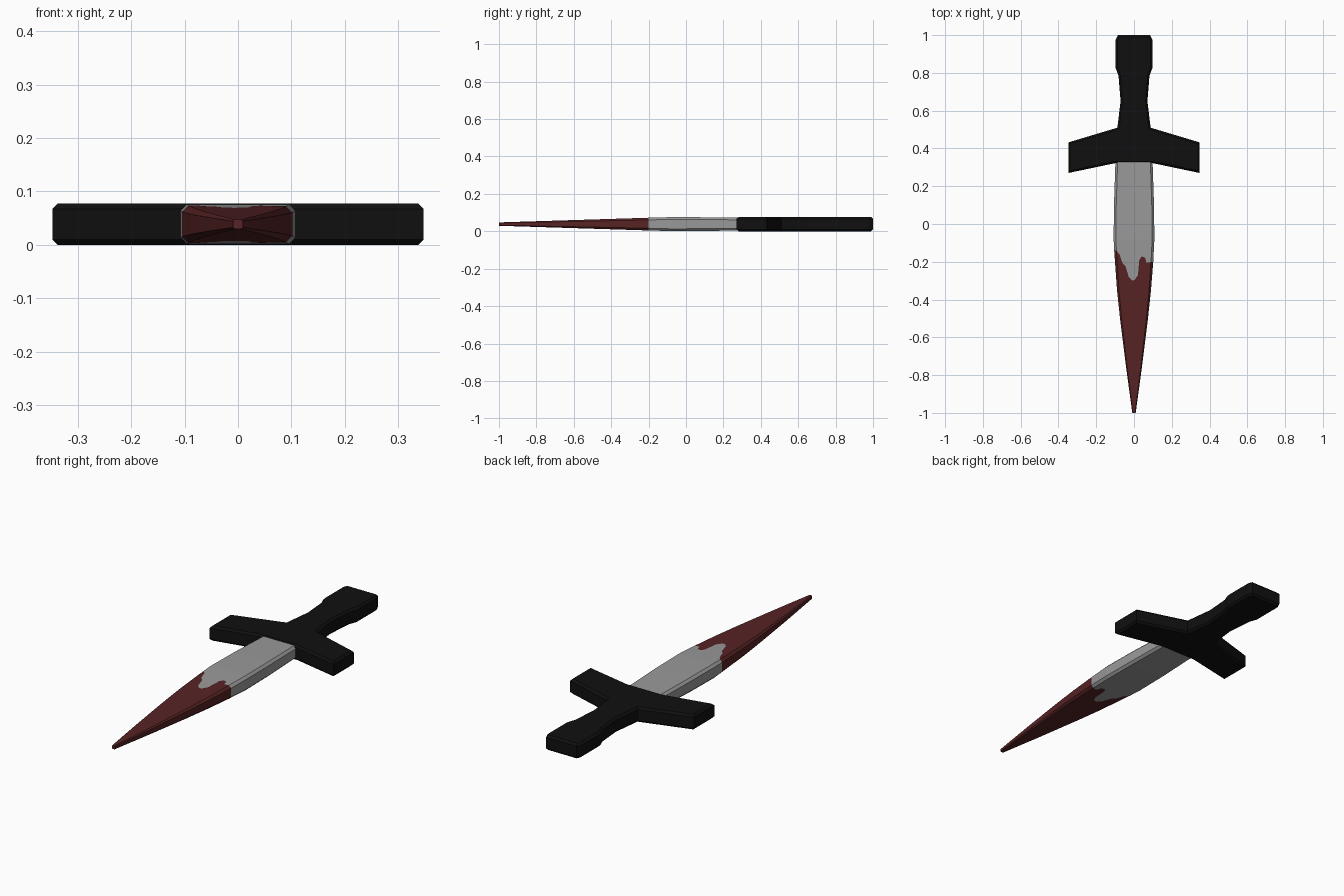
import bpy, bmesh

if "Cube" in bpy.data.objects:
    bpy.data.objects.remove(bpy.data.objects["Cube"])

def material(name, rgb):
    m = bpy.data.materials.new(name)
    m.diffuse_color = (*rgb, 1)
    m.use_nodes = True
    m.node_tree.nodes["Principled BSDF"].inputs["Base Color"].default_value = m.diffuse_color
    return m

BLACK = material("black_hilt", (0.005, 0.005, 0.005))
STEEL = material("grey_steel", (0.32, 0.32, 0.32))
RED = material("dark_red", (0.095, 0.017, 0.018))
MID = 0.0385  # mid-height of the whole model

def finish(bm, name, mats):
    bmesh.ops.recalc_face_normals(bm, faces=bm.faces)
    me = bpy.data.meshes.new(name)
    bm.to_mesh(me)
    bm.free()
    for m in mats:
        me.materials.append(m)
    ob = bpy.data.objects.new(name, me)
    bpy.context.collection.objects.link(ob)
    return ob

def lerp(table, v):
    """Piecewise linear lookup in (key, value) pairs with rising keys."""
    for (a, fa), (b, fb) in zip(table, table[1:]):
        if v <= b:
            t = max(0, (v - a) / (b - a))
            return fa + (fb - fa) * t
    return table[-1][1]

# Hilt: mirrored outline of pommel, grip and guard, extruded with chamfered rims
half = [(0.085, 1.0), (0.097, 0.975), (0.097, 0.825), (0.082, 0.785), (0.071, 0.65),
        (0.088, 0.51), (0.348, 0.432), (0.348, 0.27), (0.1, 0.322)]
outline = half + [(-x, y) for x, y in reversed(half)]
bm = bmesh.new()
base = bm.faces.new([bm.verts.new((x, y, 0)) for x, y in outline])
ext = bmesh.ops.extrude_face_region(bm, geom=[base])
for g in ext["geom"]:
    if isinstance(g, bmesh.types.BMVert):
        g.co.z = 2 * MID
bm.normal_update()
rims = [e for e in bm.edges if abs(e.verts[0].co.z - e.verts[1].co.z) < 1e-5]
bmesh.ops.bevel(bm, geom=rims, offset=0.01, segments=1, affect='EDGES')
finish(bm, "hilt", [BLACK])

# Blade: chamfered section lofted along y, with one row following the stain edge
WIDTH = [(-1.0, 0.009), (-0.75, 0.043), (-0.5, 0.074), (-0.35, 0.09), (-0.2, 0.102),
         (-0.08, 0.108), (0.1, 0.106), (0.4, 0.096)]
THICK = [(-1.0, 0.009), (-0.2, 0.034), (-0.07, 0.0375), (0.1, 0.0365), (0.4, 0.033)]
STAIN = [(-0.11, -0.14), (-0.09, -0.142), (-0.075, -0.16), (-0.062, -0.205),
         (-0.045, -0.225), (-0.03, -0.28), (-0.01, -0.30), (0.005, -0.295),
         (0.022, -0.27), (0.028, -0.19), (0.04, -0.172), (0.058, -0.178),
         (0.066, -0.204), (0.11, -0.2)]
ROWS = [0.36, 0.1, -0.08, None, -0.35, -0.5, -0.75, -1.0]
FLAT = [-0.09] + [x for x, _ in STAIN[2:-1]] + [0.09]

# Section columns: (x at widest, side, top or bottom)
top = [(x, 0, 1) for x in FLAT]
section = top + [(0.11, 1, 1), (0.11, 1, -1)]
section += [(x, 0, -1) for x in reversed(FLAT)] + [(-0.11, -1, -1), (-0.11, -1, 1)]

def blade_point(col, row):
    x, side, up = col
    y = lerp(STAIN, x) if row is None else row
    w, h = lerp(WIDTH, y), lerp(THICK, y)
    c = min(0.012, 0.35 * w, 0.35 * h)
    if side:
        return (side * w, y, MID + up * (h - c))
    return (x / 0.09 * (w - c), y, MID + up * h)

bm = bmesh.new()
rings = [[bm.verts.new(blade_point(c, r)) for c in section] for r in ROWS]
n = len(section)
for k, (a, b) in enumerate(zip(rings, rings[1:])):
    for i in range(n):
        j = (i + 1) % n
        f = bm.faces.new((a[i], a[j], b[j], b[i]))
        f.material_index = 1 if k >= ROWS.index(None) else 0
bm.faces.new(rings[0])
bm.faces.new(rings[-1]).material_index = 1
finish(bm, "blade", [STEEL, RED])
